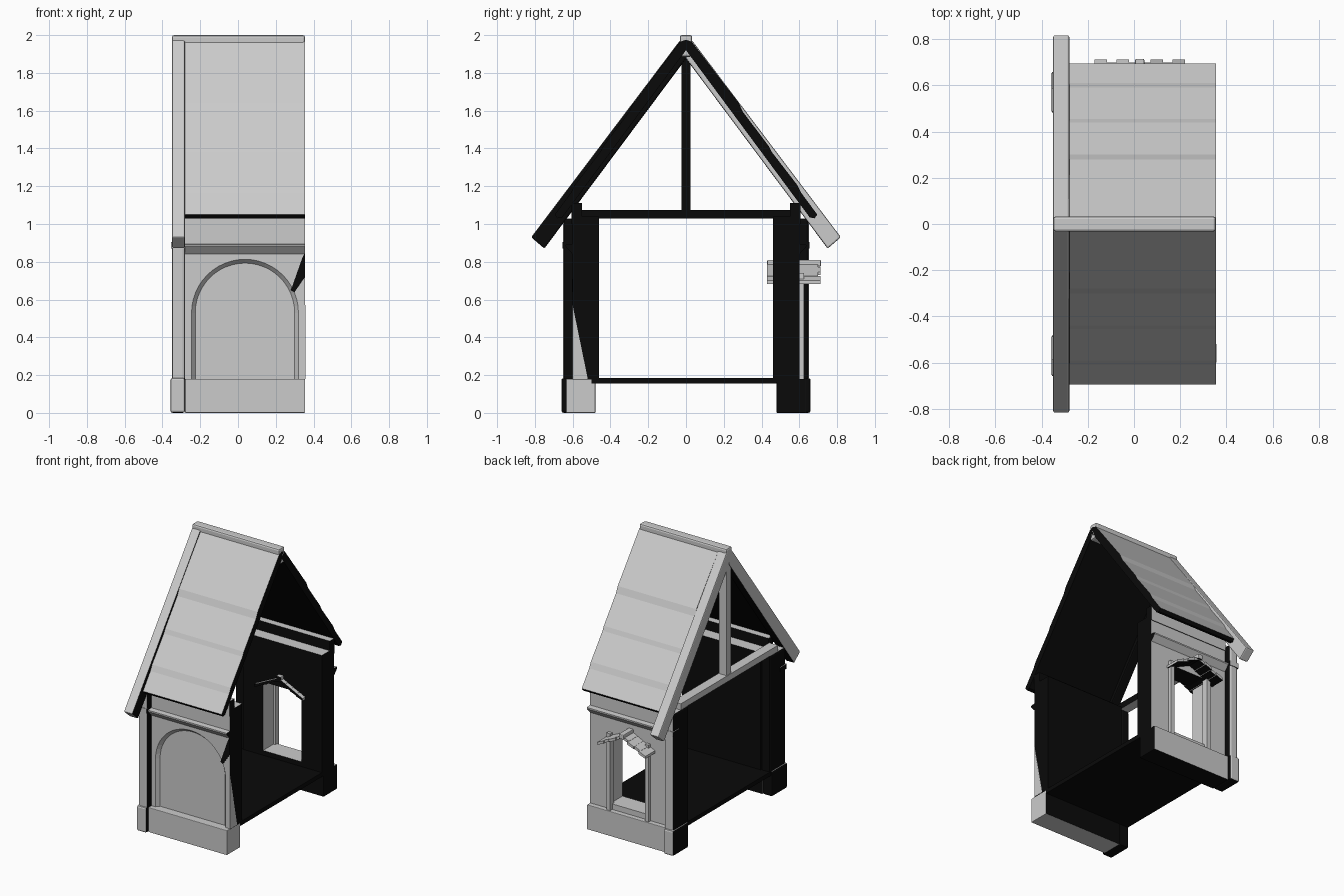
import bpy, bmesh, math
from mathutils import Vector

cube = bpy.data.objects.get("Cube")
if cube:
    bpy.data.objects.remove(cube)


def material(name, value):
    m = bpy.data.materials.new(name)
    m.use_nodes = True
    col = (value, value, value, 1)
    m.diffuse_color = col
    m.node_tree.nodes["Principled BSDF"].inputs["Base Color"].default_value = col
    return m


GREY = material("plain grey", 0.6)
BLACK = material("interior black", 0.003)
X0, XP, X1 = -0.35, -0.28, 0.355      # outer end, post inner side, open end


def grey(n, c):
    return False


def black(n, c):
    return True


def shell(n, c):
    """Black on cut ends, undersides and faces turned to the room."""
    end = abs(n.x) > 0.9 and abs(c.x) > 0.27
    return end or n.z < -0.9 or (abs(n.y) > 0.9 and n.y * c.y < 0)


def inner_end(n, c):
    return n.x > 0.9


def finish(name, bm, rule, bevel=0):
    bmesh.ops.recalc_face_normals(bm, faces=bm.faces)
    for f in bm.faces:
        f.material_index = int(rule(f.normal, f.calc_center_median()))
    me = bpy.data.meshes.new(name)
    bm.to_mesh(me)
    bm.free()
    me.materials.append(GREY)
    me.materials.append(BLACK)
    ob = bpy.data.objects.new(name, me)
    bpy.context.collection.objects.link(ob)
    if bevel:
        mod = ob.modifiers.new("soft edges", 'BEVEL')
        mod.width, mod.segments = bevel, 2
    return ob


def prism(name, pts, axis, a, b, rule=grey, bevel=0):
    """Extrude a (y,z) outline along x, or an (x,z) outline along y."""
    bm = bmesh.new()

    def place(p, d):
        return Vector((d, p[0], p[1])) if axis == 'x' else Vector((p[0], d, p[1]))
    lo = [bm.verts.new(place(p, a)) for p in pts]
    hi = [bm.verts.new(place(p, b)) for p in pts]
    bm.faces.new(lo)
    bm.faces.new(hi)
    for i in range(len(pts)):
        j = (i + 1) % len(pts)
        bm.faces.new((lo[i], lo[j], hi[j], hi[i]))
    return finish(name, bm, rule, bevel)


def box(name, x, y, z, rule=grey, bevel=0):
    pts = [(y[0], z[0]), (y[1], z[0]), (y[1], z[1]), (y[0], z[1])]
    return prism(name, pts, 'x', x[0], x[1], rule, bevel)


def side(s, a, b):
    return tuple(sorted((s * a, s * b)))


def flip(s, pts):
    return [(s * y, z) for y, z in pts]


# Floor slab and tie beam
box("floor", (X0, X1), (-0.5, 0.48), (0.155, 0.185), black)
box("tie_beam", (X0, XP), (-0.56, 0.56), (1.03, 1.075), inner_end)
box("king_post", (X0 + 0.005, XP - 0.005), (-0.025, 0.025), (1.07, 1.9), inner_end)

# Parts repeated on the front and back
ROOF = [(0.0, 1.92), (0.0, 1.975), (0.03, 1.965), (0.28, 1.64), (0.30, 1.595),
        (0.44, 1.41), (0.455, 1.38), (0.59, 1.205), (0.61, 1.165),
        (0.695, 1.05), (0.68, 1.03), (0.655, 1.035)]
BARGE = [(0.0, 1.875), (0.75, 0.87), (0.82, 0.93), (0.03, 1.975), (0.0, 1.975)]
CORNICE = [(0.59, 0.83), (0.605, 0.845), (0.637, 0.88), (0.637, 0.89), (0.59, 0.895)]
for s, label in ((-1, "front"), (1, "back")):
    def roof_rule(n, c):
        return abs(n.x) > 0.9 or n.z < -0.3

    def barge_rule(n, c, s=s):
        return (s < 0 and n.x > 0.9) or (n.z < -0.3 and abs(c.y) < 0.6)

    def plinth_rule(n, c, s=s):
        return n.y * c.y < 0 and abs(n.y) > 0.9 if s < 0 else shell(n, c)

    prism(label + "_roof", flip(s, ROOF), 'x', XP, X1, roof_rule)
    prism(label + "_bargeboard", flip(s, BARGE), 'x', X0, XP, barge_rule, 0.008)
    prism(label + "_cornice", flip(s, CORNICE), 'x', XP, X1, shell)
    box(label + "_wall_plate", (XP, X1), side(s, 0.55, 0.605), (1.0, 1.11), shell)
    box(label + "_plinth", (XP, X1), side(s, 0.48, 0.635), (0, 0.18), plinth_rule, 0.004)
    box(label + "_corner_post", (X0, XP), side(s, 0.465, 0.65), (0.17, 1.03), shell, 0.015)
    box(label + "_post_foot", (X0 - 0.008, XP), side(s, 0.48, 0.66), (0, 0.185), shell, 0.012)
    box(label + "_post_band", (X0 - 0.005, XP), side(s, 0.585, 0.654), (0.87, 0.905), shell)

# Ridge cap
box("ridge_cap", (X0, X1), (-0.033, 0.033), (1.885, 2.0), grey, 0.012)

# Front wall with a blind arch
CX, SPRING, R = 0.037, 0.53, 0.283


def arch(r):
    top = [(CX + r * math.cos(math.pi * i / 24), SPRING + r * math.sin(math.pi * i / 24))
           for i in range(25)]
    return [(CX + r, 0.175)] + top + [(CX - r, 0.175)]


prism("front_wall_skin", [(XP, 0.175), (XP, 1.04), (X1, 1.04), (X1, 0.175)] + arch(R),
      'y', -0.6, -0.575, shell)
box("front_wall_core", (XP, X1), (-0.575, -0.46), (0.16, 1.04), shell)
bm = bmesh.new()
outer = [bm.verts.new((x, -0.6, z)) for x, z in arch(R)]
inner = [bm.verts.new((x, -0.576, z)) for x, z in arch(R - 0.02)]
for i in range(len(outer) - 1):
    bm.faces.new((outer[i], outer[i + 1], inner[i + 1], inner[i]))
surround = finish("arch_surround", bm, grey)
if surround.data.polygons[0].normal.y > 0:
    surround.data.flip_normals()

# Broken corner of the front wall
prism("broken_edge", [(0.28, 0.65), (0.30, 0.64), (X1, 0.72), (X1, 0.85), (0.34, 0.82)],
      'y', -0.603, -0.598, black)
prism("broken_end", [(-0.6, 0.57), (-0.52, 0.18), (-0.6, 0.18)], 'x', X1 - 0.002, X1 + 0.002)

# Back wall built around the window opening
WX0, WX1, WZ0, WZ1 = -0.12, 0.19, 0.22, 0.72
WALL = (0.46, 0.6)
box("back_wall_right", (XP, WX0), WALL, (0.16, 1.04), shell)
box("back_wall_left", (WX1, X1), WALL, (0.16, 1.04), shell)
box("back_wall_sill", (WX0, WX1), WALL, (0.16, WZ0), shell)
box("back_wall_head", (WX0, WX1), WALL, (WZ1, 1.04), shell)
for x, label in ((WX0, "right"), (WX1, "left")):
    box(label + "_window_jamb", (x - 0.015, x + 0.015), (0.58, 0.625), (0.18, WZ1 + 0.02))

# Small gabled hood of overlapping boards above the window
HX, BOARDS = 0.025, 4
for s, label in ((-1, "right"), (1, "left")):
    for i in range(BOARDS):
        a, b = i * 0.047, i * 0.047 + 0.054
        top, low = 0.795 - i * 0.023, 0.785 - i * 0.023 - 0.023
        pts = [(HX + s * a, top), (HX + s * b, low + 0.008),
               (HX + s * b, low - 0.01), (HX + s * a, top - 0.022)]
        prism("hood_board_" + label, pts, 'y', 0.43, 0.70 + 0.012 * (i % 2),
              lambda n, c: n.z < -0.5 or n.y < -0.9)
box("hood_ridge", (HX - 0.02, HX + 0.02), (0.43, 0.715), (0.775, 0.81), shell, 0.006)
